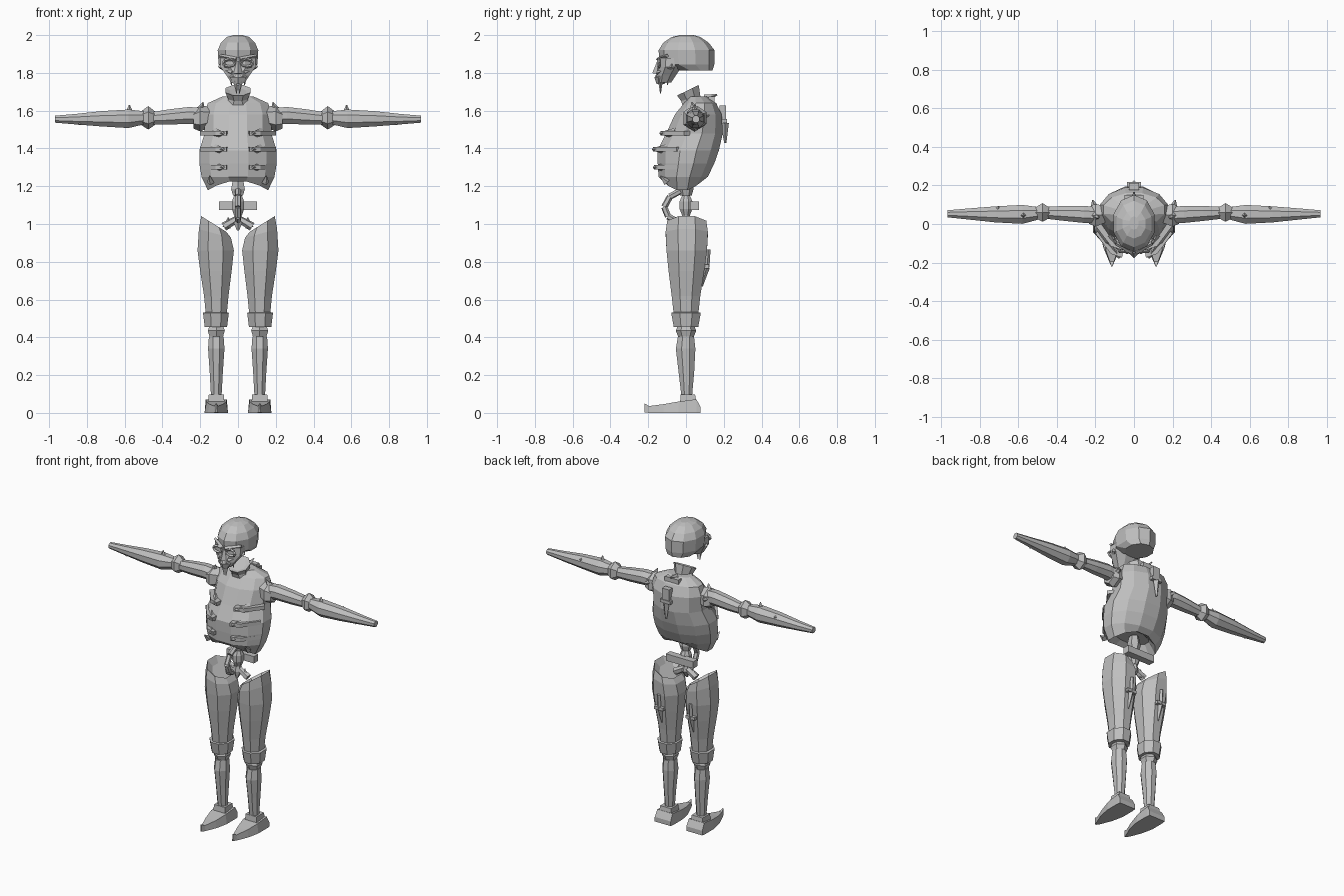
import bpy, bmesh, math
from mathutils import Vector

bone = bpy.data.materials.new("bone_grey")
bone.diffuse_color = (0.52, 0.52, 0.52, 1)


def finish(name, bm, mirror):
    bmesh.ops.recalc_face_normals(bm, faces=bm.faces)
    me = bpy.data.meshes.new(name)
    bm.to_mesh(me)
    bm.free()
    me.materials.append(bone)
    ob = bpy.data.objects.new(name, me)
    bpy.context.collection.objects.link(ob)
    if mirror:
        ob.modifiers.new("Mirror", 'MIRROR').use_axis[0] = True
    return ob


def skin(name, rings, mirror=False):
    """Joins rings of points into a closed, flat-faced solid."""
    bm = bmesh.new()
    rs = [[bm.verts.new(p) for p in r] for r in rings]
    n = len(rs[0])
    for a, b in zip(rs, rs[1:]):
        for i in range(n):
            j = (i + 1) % n
            bm.faces.new((a[i], a[j], b[j], b[i]))
    bm.faces.new(rs[0][::-1])
    bm.faces.new(rs[-1])
    return finish(name, bm, mirror)


def oval(c, u, v, n, turn=0.0):
    return [c + u * math.cos(t) + v * math.sin(t)
            for t in (2 * math.pi * (i + turn) / n for i in range(n))]


def upright(name, secs, n=8, turn=0.5, mirror=False):
    """Sections: x, y, z, half width, half depth, optional x tilt, y tilt."""
    rings = []
    for s in secs:
        x, y, z, rx, ry, tx, ty = (list(s) + [0, 0])[:7]
        rings.append(oval(Vector((x, y, z)), Vector((rx, 0, tx)), Vector((0, ry, ty)), n, turn))
    return skin(name, rings, mirror)


def sideways(name, secs, n=8, turn=0.5):
    """Sections along the arm: x, y, z, half depth, half height."""
    return skin(name, [oval(Vector(s[:3]), Vector((0, s[3], 0)), Vector((0, 0, s[4])), n, turn)
                       for s in secs], True)


def rod(name, p, q, r0, r1, n=4, mirror=False):
    p, q = Vector(p), Vector(q)
    d = (q - p).normalized()
    u = d.orthogonal().normalized()
    v = d.cross(u)
    return skin(name, [oval(p, u * r0, v * r0, n, 0.5), oval(q, u * r1, v * r1, n, 0.5)], mirror)


def box(name, c, size, mirror=False):
    x, y, z = c
    w, d, h = (k / 2 for k in size)
    return skin(name, [[(x - w, y - d, k), (x + w, y - d, k), (x + w, y + d, k), (x - w, y + d, k)]
                       for k in (z - h, z + h)], mirror)


def slab(name, outline, z0, z1, mirror=False):
    return skin(name, [[(x, y, z0) for x, y in outline], [(x, y, z1) for x, y in outline]], mirror)


# Skull: dome, face, jaw, eye rims, nose and fangs
upright("cranium", [(0, .05, 1.812, .085, .09), (0, .005, 1.845, .108, .145), (0, .003, 1.92, .113, .148),
                    (0, .0, 1.96, .095, .12), (0, 0, 1.99, .062, .075), (0, .005, 2.0, .025, .035)], 10)
upright("face", [(0, -.115, 1.75, .04, .04), (0, -.105, 1.785, .065, .055),
                 (0, -.085, 1.83, .10, .065), (0, -.08, 1.88, .10, .068)], 8)
upright("jaw", [(0, -.135, 1.74, .022, .02), (0, -.125, 1.775, .05, .042), (0, -.11, 1.80, .05, .045)], 6)
rod("nose", (0, -.155, 1.795), (0, -.145, 1.86), .024, .008, 4)
for ang in range(8):
    a, b = (2 * math.pi * k / 8 for k in (ang, ang + 1))
    rod("eye_rim", (.047 + .032 * math.cos(a), -.142, 1.852 + .02 * math.sin(a)),
        (.047 + .032 * math.cos(b), -.142, 1.852 + .02 * math.sin(b)), .008, .008, 4, True)
rod("brow", (.008, -.148, 1.872), (.095, -.10, 1.89), .012, .01, 4, True)
rod("cheek_bone", (.03, -.15, 1.80), (.095, -.07, 1.835), .012, .014, 4, True)
rod("front_fang", (.014, -.135, 1.765), (.007, -.135, 1.69), .014, .002, 4, True)
rod("side_fang", (.035, -.10, 1.775), (.035, -.097, 1.735), .01, .002, 4, True)

# Rib cage with an arched lower rim and a hollow underside
n = 12
rings = []
for y, z, rx, ry in ((-.02, 1.25, .12, .07), (-.02, 1.175, .165, .105), (-.015, 1.25, .20, .135),
                     (.0, 1.32, .212, .155), (.012, 1.39, .212, .168), (.045, 1.48, .182, .155),
                     (.065, 1.58, .185, .128), (.075, 1.64, .165, .088), (.062, 1.675, .085, .05)):
    rings.append(oval(Vector((0, y, z)), Vector((rx, 0, 0)), Vector((0, ry, 0)), n, .5))
for p in rings[1]:
    p.z += .055 * abs((p.y + .02) / .105) ** 2
skin("rib_cage", rings)

# Flaring collar, tilted forward
upright("collar", [(0, .04, 1.62, .075, .06), (0, .025, 1.665, .055, .055, 0, .015),
                   (0, .01, 1.708, .073, .062, 0, .03), (0, .01, 1.70, .045, .04, 0, .02)], 8)

# Rib blades with a raised front point
for z, dy in ((1.48, .03), (1.395, -.01), (1.30, -.005)):
    slab("rib_blade", [(.055, -.12 + dy), (.062, -.165 + dy), (.12, -.145 + dy),
                       (.20, -.04 + dy), (.17, .0 + dy)], z - .012, z + .012, True)
    rod("rib_point", (.12, -.085 + dy, z), (.075, -.168 + dy, z), .03, .006, 4, True)
rod("lower_rib_hook", (.145, -.10, 1.22), (.15, -.135, 1.255), .02, .003, 4, True)

# Dagger hung on the back, with a spike at the collar
box("dagger_grip", (0, .195, 1.59), (.05, .035, .075))
box("dagger_guard", (0, .205, 1.545), (.075, .025, .02))
rod("dagger_blade", (0, .205, 1.535), (0, .208, 1.43), .022, .006)
box("neck_plate", (0, .135, 1.66), (.10, .03, .03))
rod("neck_spike", (0, .10, 1.665), (0, .165, 1.685), .02, .004)

# Spine and open pelvis
upright("upper_vertebra", [(0, 0, 1.15, .03, .03), (0, .0, 1.185, .042, .04), (0, .0, 1.24, .03, .03)], 6)
upright("middle_vertebra", [(0, .0, 1.045, .022, .022), (0, 0, 1.08, .035, .037),
                            (0, 0, 1.12, .035, .037), (0, 0, 1.15, .022, .022)], 8)
upright("tail_bone", [(0, -.01, .965, .006, .008), (0, 0, 1.01, .028, .028), (0, 0, 1.05, .02, .02)], 6)
box("pelvis_bar", (0, .045, 1.097), (.20, .045, .045))
hoop = [(-.03, 1.175), (-.085, 1.145), (-.115, 1.09), (-.095, 1.04), (-.06, 1.02)]
for p, q in zip(hoop, hoop[1:]):
    rod("pelvis_hoop", (0, *p), (0, *q), .017, .017, 6)
rod("hip_link", (.0, .0, 1.03), (.075, .0, .985), .018, .024, 6, True)
rod("hip_spike", (.06, .0, .98), (.05, .0, 1.035), .022, .003, 4, True)

# Arms: shoulder, upper arm, elbow, forearm, thorns
sideways("shoulder", [(.15, .05, 1.565, .05, .055), (.20, .045, 1.56, .068, .07),
                      (.235, .045, 1.555, .05, .05)], 6)
rod("shoulder_thorn", (.20, .045, 1.60), (.185, .03, 1.645), .025, .003, 4, True)
rod("shoulder_back_thorn", (.20, .07, 1.57), (.215, .125, 1.575), .03, .003, 4, True)
sideways("upper_arm", [(.18, .045, 1.57, .045, .048), (.26, .05, 1.575, .048, .048),
                       (.36, .055, 1.567, .042, .044), (.45, .058, 1.56, .034, .036)])
sideways("elbow", [(.425, .058, 1.56, .022, .025), (.475, .06, 1.562, .056, .062),
                   (.525, .058, 1.56, .024, .028)], 6)
sideways("forearm", [(.50, .055, 1.562, .036, .038), (.58, .05, 1.557, .053, .053),
                     (.72, .05, 1.557, .045, .044), (.86, .052, 1.555, .031, .03),
                     (.968, .053, 1.555, .02, .02)])
for p, q in (((.575, .045, 1.59), (.575, .045, 1.63)), ((.71, .07, 1.575), (.705, .092, 1.585)),
             ((.84, .045, 1.54), (.835, .03, 1.528))):
    rod("arm_thorn", p, q, .02, .003, 4, True)

# Legs: thigh with a raised outer hip, knee cuff, knee joint, shin
upright("thigh", [(.115, 0, .52, .06, .07), (.115, .0, .62, .07, .082), (.117, .002, .75, .09, .102),
                  (.118, .004, .86, .104, .116), (.122, .004, .95, .092, .121, .025),
                  (.128, .004, 1.0, .072, .112, .045), (.125, .004, .97, .045, .075, .035)], 8, .5, True)
upright("knee_cuff", [(.117, 0, .455, .064, .07), (.117, 0, .53, .074, .085), (.117, 0, .535, .055, .06)], 8, .5, True)
upright("knee", [(.115, 0, .395, .038, .038), (.115, 0, .435, .052, .054), (.115, 0, .465, .04, .042)], 6, .5, True)
upright("shin", [(.115, .004, .085, .03, .03), (.115, .002, .22, .038, .045), (.115, -.002, .34, .047, .056),
                 (.115, 0, .405, .042, .046)], 8, .5, True)

# Cross-shaped daggers on the back of the thighs
rod("thigh_dagger_blade", (.115, .108, .77), (.115, .085, .67), .018, .004, 4, True)
rod("thigh_dagger_grip", (.115, .112, .77), (.115, .118, .865), .012, .012, 4, True)
box("thigh_dagger_guard", (.115, .11, .775), (.065, .024, .02), True)

# Pointed feet with a slightly raised toe
upright("ankle", [(.115, .012, .05, .062, .062), (.115, .01, .098, .056, .054)], 4, .5, True)
skin("foot", [[(.115 - w, y, z0), (.115 + w, y, z0), (.115 + w * k, y, z1), (.115 - w * k, y, z1)]
              for y, z0, z1, w, k in ((.078, 0, .03, .058, 1), (.055, 0, .072, .062, .9),
                                      (-.04, 0, .06, .062, .85), (-.12, 0, .046, .045, .8),
                                      (-.195, 0, .036, .014, .8), (-.22, .003, .05, .003, .8))], True)
